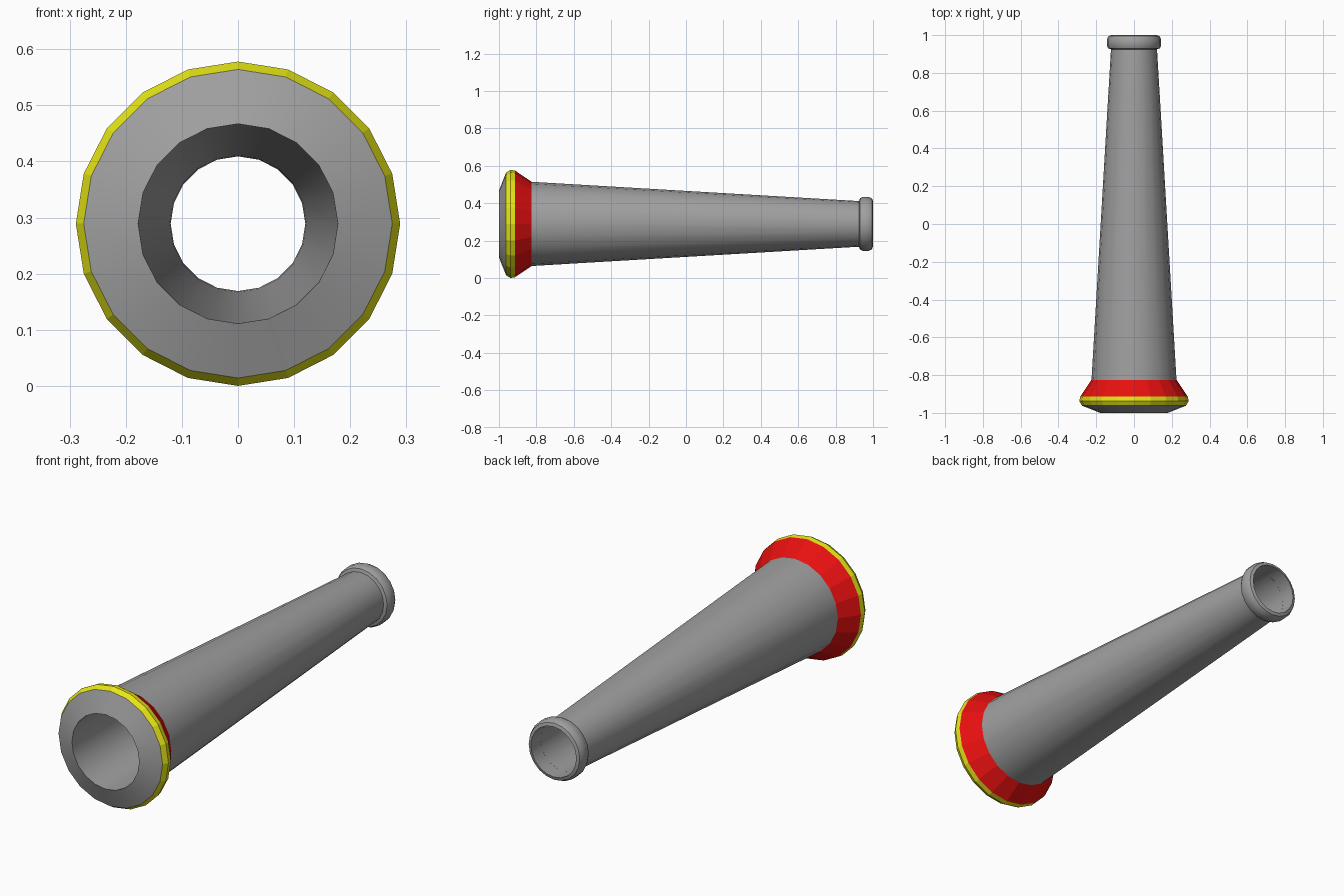
import bpy, math

SIDES = 20
RADIUS = 0.289   # widest radius, also the height of the axis

cube = bpy.data.objects.get("Cube")
if cube:
    bpy.data.objects.remove(cube, do_unlink=True)


def material(name, rgb):
    m = bpy.data.materials.new(name)
    m.use_nodes = True
    m.diffuse_color = (*rgb, 1)
    m.node_tree.nodes["Principled BSDF"].inputs["Base Color"].default_value = (*rgb, 1)
    return m


def lathe(name, profile, mat, smooth=True):
    """Turn (radius, y) points about the lengthwise axis; y rises on outer skins."""
    verts, faces = [], []
    for r, y in profile:
        for s in range(SIDES):
            a = math.tau * s / SIDES
            verts.append((r * math.sin(a), y, RADIUS + r * math.cos(a)))
    for i in range(len(profile) - 1):
        for s in range(SIDES):
            t = (s + 1) % SIDES
            a, b = i * SIDES, (i + 1) * SIDES
            faces.append((a + s, a + t, b + t, b + s))
    mesh = bpy.data.meshes.new(name)
    mesh.from_pydata(verts, [], faces)
    mesh.materials.append(mat)
    obj = bpy.data.objects.new(name, mesh)
    bpy.context.collection.objects.link(obj)
    if smooth:
        bpy.ops.object.select_all(action="DESELECT")
        obj.select_set(True)
        bpy.context.view_layer.objects.active = obj
        bpy.ops.object.shade_smooth_by_angle(angle=math.radians(30))
    return obj


grey = material("metal grey", (0.35, 0.35, 0.35))
red = material("red", (0.8, 0.005, 0.005))
yellow = material("yellow", (0.8, 0.8, 0.008))

# Front flare: grey face, yellow rim band, red collar
lathe("front_face", [(0.178, -1), (0.275, -0.962)], grey)
lathe("rim_band", [(0.275, -0.962), (RADIUS, -0.938), (0.285, -0.914)], yellow, False)
lathe("collar", [(0.285, -0.914), (0.225, -0.825)], red, False)

# Tapered tube and its bore
lathe("tube", [(0.225, -0.825), (0.122, 0.925)], grey)
lathe("bore", [(0.12, 1), (0.178, -1)], grey)

# Rounded bead at the rear end
lathe("rear_bead", [(0.122, 0.925), (0.137, 0.93), (0.144, 0.945), (0.144, 0.977),
                    (0.135, 0.995), (0.12, 1)], grey)
